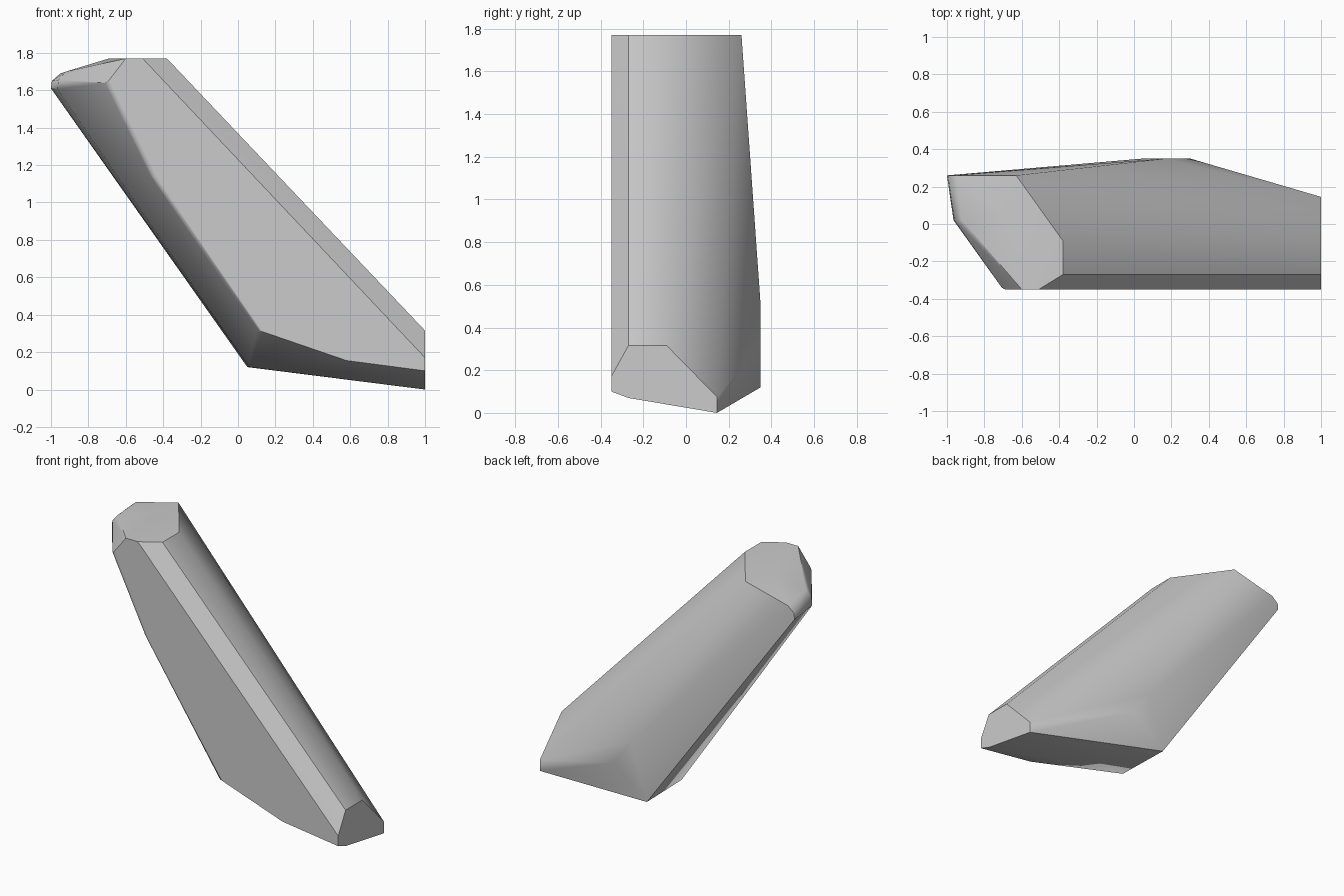
import bpy, bmesh, math

# Remove only the default cube
if "Cube" in bpy.data.objects:
    bpy.data.objects.remove(bpy.data.objects["Cube"], do_unlink=True)

FRONT, BACK, TOP, END = -0.35, 0.35, 1.77, 1.0
SHOULDER, REAR = -0.27, 0.26


def in_plane(axis, level, pairs):
    """Place flat outline points on the plane where the axis equals level."""
    points = []
    for pair in pairs:
        point = list(pair)
        point.insert("xyz".index(axis), level)
        points.append(tuple(point))
    return points


# Flat foot end, outlined in y and z
foot_end = in_plane("x", END, [(FRONT, .1), (FRONT, .17), (SHOULDER, .315), (-.09, .315),
                               (.145, .075), (.145, 0), (SHOULDER, .07)])
# Flat top end, outlined in x and y
top_end = in_plane("z", TOP, [(-.38, -.09), (-.38, SHOULDER), (-.51, FRONT),
                              (-.6, FRONT), (-.63, REAR), (-.69, .05)])
# Broad front face, lower outline in x and z
front_face = in_plane("y", FRONT, [(.58, .155), (.1, .32), (-.45, 1.13), (-.7, 1.64)])
# Narrow back face in x and z
back_face = in_plane("y", BACK, [(.05, .12), (.3, .32), (.17, .5)])
# Front corner of the heel, where the underside meets the base
heel = [(.06, -.04, .12)]
# Rounded nose at the upper end, swept from the rear to the front corner
nose = in_plane("y", REAR, [(-1, 1.61), (-.995, 1.65), (-.95, 1.69)])
nose += in_plane("y", .02, [(-.965, 1.605), (-.96, 1.655), (-.92, 1.7)])

# Wrap the outlines into one faceted strut
bm = bmesh.new()
for co in foot_end + top_end + front_face + back_face + heel + nose:
    bm.verts.new(co)
bmesh.ops.convex_hull(bm, input=bm.verts)
loose = [v for v in bm.verts if not v.link_faces]
bmesh.ops.delete(bm, geom=loose, context="VERTS")
bmesh.ops.dissolve_limit(bm, angle_limit=math.radians(1), verts=bm.verts, edges=bm.edges)


# Soften the lower rim of the front face
def on_rim(vert):
    x, y, z = vert.co
    return y < FRONT + .001 and x < .5 and z < TOP - .01


rim = [e for e in bm.edges if all(on_rim(v) for v in e.verts)
       and any(f.normal.y > -.99 for f in e.link_faces)]
bmesh.ops.bevel(bm, geom=rim, offset=.02, segments=3, profile=.5,
                affect="EDGES", clamp_overlap=True)
bmesh.ops.recalc_face_normals(bm, faces=bm.faces)

mesh = bpy.data.meshes.new("slanted_strut")
bm.to_mesh(mesh)
bm.free()
strut = bpy.data.objects.new("slanted_strut", mesh)
bpy.context.collection.objects.link(strut)

# Plain grey finish
grey = bpy.data.materials.new("plain_grey")
grey.use_nodes = True
colour = (.6, .6, .6, 1)
grey.diffuse_color = colour
grey.node_tree.nodes["Principled BSDF"].inputs["Base Color"].default_value = colour
mesh.materials.append(grey)

# Smooth the gentle folds, keep the hard edges and let broad faces read flat
bpy.context.view_layer.objects.active = strut
strut.select_set(True)
bpy.ops.object.shade_smooth_by_angle(angle=math.radians(35))
flatten = strut.modifiers.new("flat_broad_faces", "WEIGHTED_NORMAL")
flatten.keep_sharp = True
